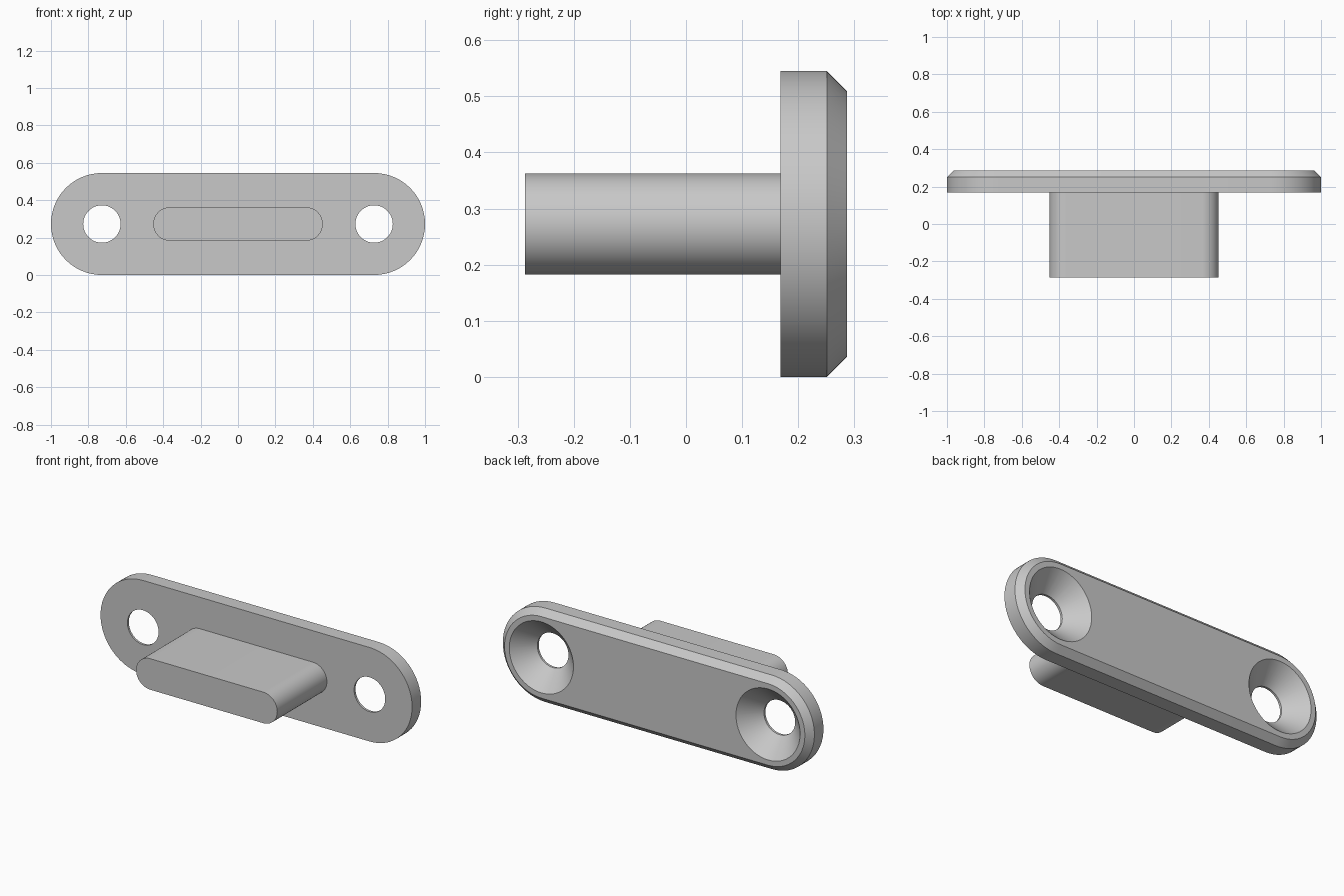
import bpy, bmesh
from math import cos, sin, pi

if "Cube" in bpy.data.objects:
    bpy.data.objects.remove(bpy.data.objects["Cube"], do_unlink=True)

MID_Z = 0.2725       # height of the long axis
HOLE_X = 0.7275      # end-arc and screw-hole centres
FRONT, BACK = 0.168, 0.287
CHAMFER = 0.036

metal = bpy.data.materials.new("grey metal")
metal.use_nodes = True
grey = (0.58, 0.58, 0.58, 1)
metal.diffuse_color = grey
metal.node_tree.nodes["Principled BSDF"].inputs["Base Color"].default_value = grey


def loft(name, sections, centre_x=0, half=0, segments=32):
    """Stack rounded-slot outlines (radius, y) along y; half = 0 gives circles."""
    bm = bmesh.new()
    rings = []
    for radius, y in sections:
        ring = []
        for side in (1, -1):
            # a slot has both ends of each arc, a circle shares them
            count = segments + 1 if half else segments
            for i in range(count):
                a = pi * i / segments - side * pi / 2
                ring.append(bm.verts.new((centre_x + side * half + radius * cos(a),
                                          y, MID_Z + radius * sin(a))))
        rings.append(ring)
    for lower, upper in zip(rings, rings[1:]):
        for i in range(len(lower)):
            j = (i + 1) % len(lower)
            bm.faces.new((lower[i], lower[j], upper[j], upper[i]))
    bm.faces.new(rings[0])
    bm.faces.new(rings[-1])
    bmesh.ops.recalc_face_normals(bm, faces=bm.faces)
    mesh = bpy.data.meshes.new(name)
    bm.to_mesh(mesh)
    bm.free()
    mesh.materials.append(metal)
    obj = bpy.data.objects.new(name, mesh)
    bpy.context.collection.objects.link(obj)
    return obj


def select_only(obj):
    bpy.ops.object.select_all(action='DESELECT')
    obj.select_set(True)
    bpy.context.view_layer.objects.active = obj


# Mounting plate with a chamfered back rim
rim = MID_Z
plate = loft("mounting_plate",
             [(rim, FRONT), (rim, BACK - CHAMFER), (rim - CHAMFER, BACK)],
             half=HOLE_X)

# Countersunk screw holes
for side in (-1, 1):
    cutter = loft("screw_hole_cutter",
                  [(0.1, FRONT - 0.05), (0.1, FRONT + 0.013), (0.22, BACK + 0.014)],
                  centre_x=side * HOLE_X)
    cutter.hide_render = True
    cut = plate.modifiers.new("screw_hole", 'BOOLEAN')
    cut.operation = 'DIFFERENCE'
    cut.solver = 'EXACT'
    cut.object = cutter
    select_only(plate)
    bpy.ops.object.modifier_apply(modifier=cut.name)
    bpy.data.objects.remove(cutter, do_unlink=True)

# Projecting tongue, seated slightly into the plate
tongue = loft("tongue", [(0.09, -BACK), (0.09, FRONT + 0.01)], half=0.363)

for part in (plate, tongue):
    select_only(part)
    bpy.ops.object.shade_smooth_by_angle(angle=pi / 6)
